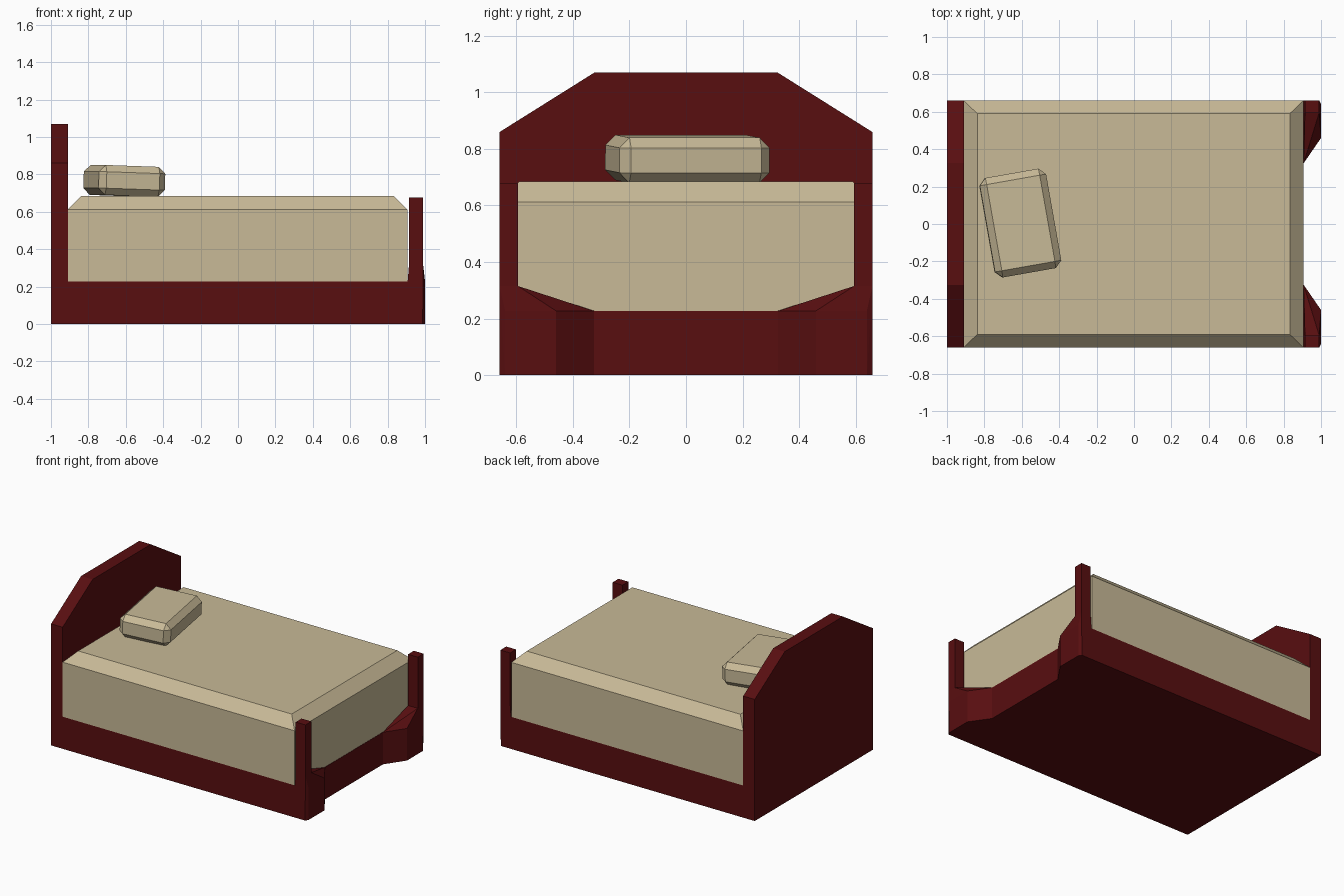
import bpy, bmesh
from math import radians
from mathutils import Matrix

if "Cube" in bpy.data.objects:
    bpy.data.objects.remove(bpy.data.objects["Cube"])


def material(name, rgb):
    m = bpy.data.materials.new(name)
    m.diffuse_color = (*rgb, 1)
    m.use_nodes = True
    m.node_tree.nodes["Principled BSDF"].inputs["Base Color"].default_value = m.diffuse_color
    return m


red = material("dark red wood", (0.098, 0.0044, 0.0052))
tan = material("tan bedding", (0.58, 0.49, 0.31))


def finish(name, bm, mat):
    bmesh.ops.recalc_face_normals(bm, faces=bm.faces)
    me = bpy.data.meshes.new(name)
    bm.to_mesh(me)
    bm.free()
    me.materials.append(mat)
    ob = bpy.data.objects.new(name, me)
    bpy.context.collection.objects.link(ob)
    return ob


def corners(x0, x1, y0, y1, z):
    return [(x, y, z) for x in (x0, x1) for y in (y0, y1)]


def hull(name, pts, mat):
    """Convex solid around a few points, with flat faces merged."""
    bm = bmesh.new()
    for p in pts:
        bm.verts.new(p)
    bmesh.ops.convex_hull(bm, input=bm.verts[:])
    bmesh.ops.dissolve_limit(bm, angle_limit=radians(0.5), verts=bm.verts[:], edges=bm.edges[:])
    return finish(name, bm, mat)


W = 0.66    # half width of the bed

# Headboard with clipped top corners
profile = [(-W, 0), (W, 0), (W, 0.86), (0.325, 1.07), (-0.325, 1.07), (-W, 0.86)]
hull("headboard", [(x, y, z) for x in (-1, -0.91) for y, z in profile], red)

# Base frame
hull("bed_base", corners(-0.91, 0.907, -W, W, 0) + corners(-0.91, 0.907, -W, W, 0.227), red)

# Mattress with chamfered top rim
hull("mattress", corners(-0.91, 0.905, -W, W, 0.227) + corners(-0.91, 0.905, -W, W, 0.613)
     + corners(-0.838, 0.833, -0.59, 0.59, 0.685), tan)

# Foot corners: flared blocks with a slim post on each side
for side, s in (("front", -1), ("back", 1)):
    plan = [(0.907, 0.325), (1, 0.46), (1, 0.64), (0.987, W), (0.907, W)]
    pts = [(x, s * y, z) for x, y in plan for z in (0, 0.227)]
    pts += corners(0.914, 0.99, s * 0.595, s * W, 0.315)
    hull(side + "_foot_block", pts, red)
    hull(side + "_foot_post", corners(0.914, 0.99, s * 0.595, s * W, 0.30)
         + corners(0.914, 0.99, s * 0.595, s * W, 0.677), red)

# Pillow: bevelled box, turned and slightly tilted
bm = bmesh.new()
bmesh.ops.create_cube(bm, size=1)
bmesh.ops.scale(bm, vec=(0.36, 0.54, 0.16), verts=bm.verts[:])
bmesh.ops.bevel(bm, geom=bm.edges[:], offset=0.036, segments=1, affect='EDGES')
bmesh.ops.transform(bm, verts=bm.verts[:], matrix=Matrix.Translation((-0.608, 0.005, 0.765))
                    @ Matrix.Rotation(radians(10), 4, 'Z') @ Matrix.Rotation(radians(2), 4, 'Y'))
finish("pillow", bm, tan)
